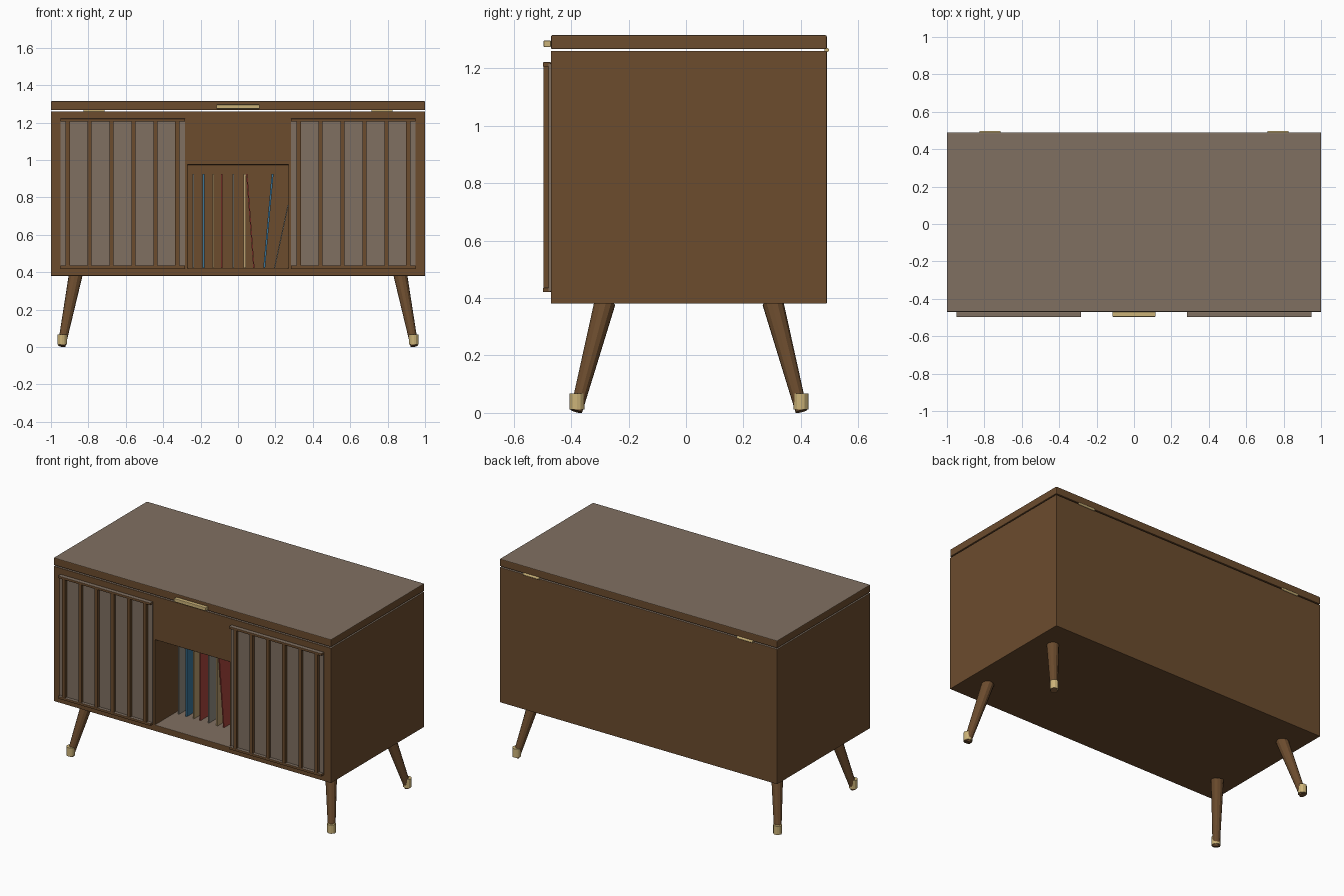
import bpy, bmesh
from mathutils import Vector

if "Cube" in bpy.data.objects:
    bpy.data.objects.remove(bpy.data.objects["Cube"])


def material(name, r, g, b):
    m = bpy.data.materials.new(name)
    m.use_nodes = True
    m.diffuse_color = (r, g, b, 1)
    bsdf = next(n for n in m.node_tree.nodes if n.type == 'BSDF_PRINCIPLED')
    bsdf.inputs["Base Color"].default_value = (r, g, b, 1)
    return m


WALNUT = material("walnut", 0.149, 0.072, 0.027)
TAUPE = material("taupe", 0.216, 0.162, 0.12)
BRASS = material("brass", 0.6, 0.45, 0.19)
BLUE = material("blue_sleeve", 0.042, 0.18, 0.32)
RED = material("red_sleeve", 0.4, 0.06, 0.045)
TAN = material("tan_sleeve", 0.5, 0.35, 0.16)
GREY = material("grey_sleeve", 0.29, 0.27, 0.23)


def finish(name, bm, *mats, top=False):
    """Turn a bmesh into an object; with top, upward faces use the second colour."""
    bmesh.ops.recalc_face_normals(bm, faces=bm.faces)
    if top:
        for f in bm.faces:
            f.material_index = int(f.normal.z > 0.9)
    me = bpy.data.meshes.new(name)
    bm.to_mesh(me)
    bm.free()
    ob = bpy.data.objects.new(name, me)
    bpy.context.collection.objects.link(ob)
    for m in mats:
        me.materials.append(m)
    return ob


def box_mesh(x, y, z):
    bm = bmesh.new()
    bmesh.ops.create_cube(bm, size=1)
    for v in bm.verts:
        for i, (lo, hi) in enumerate((x, y, z)):
            v.co[i] = hi if v.co[i] > 0 else lo
    return bm


def box(name, x, y, z, *mats, top=False, bevel=0):
    ob = finish(name, box_mesh(x, y, z), *mats, top=top)
    if bevel:
        soften(ob, bevel)
    return ob


def soften(ob, width):
    mod = ob.modifiers.new("Soft edges", 'BEVEL')
    mod.width = width
    mod.segments = 2
    mod.limit_method = 'ANGLE'


def rod(name, start, end, r1, r2, sides, mat):
    a, b = Vector(start), Vector(end)
    bm = bmesh.new()
    bmesh.ops.create_cone(bm, cap_ends=True, segments=sides,
                          radius1=r1, radius2=r2, depth=(b - a).length)
    turn = (b - a).to_track_quat('Z', 'Y').to_matrix()
    bmesh.ops.rotate(bm, matrix=turn, verts=bm.verts)
    bmesh.ops.translate(bm, vec=(a + b) / 2, verts=bm.verts)
    return finish(name, bm, mat)


FRONT, BACK = -0.47, 0.49

# Cabinet with an open niche in the front
bm = box_mesh((-1, 1), (FRONT, BACK), (0.38, 1.26))
bm.normal_update()
face = min(bm.faces, key=lambda f: f.calc_center_median().y)
bmesh.ops.inset_region(bm, faces=[face], thickness=0.1)
for v in face.verts:
    v.co.x = 0.27 if v.co.x > 0 else -0.27
    v.co.z = 0.975 if v.co.z > 0.8 else 0.42
inner = bmesh.ops.extrude_discrete_faces(bm, faces=[face])["faces"][0]
for v in inner.verts:
    v.co.y = 0.44
bmesh.ops.recalc_face_normals(bm, faces=bm.faces)
cabinet = finish("cabinet", bm, WALNUT, TAUPE, top=True)
soften(cabinet, 0.003)

# Lid, pull and hinges
box("lid", (-1, 1), (FRONT, BACK), (1.266, 1.315), WALNUT, TAUPE, top=True, bevel=0.005)
box("lid_pull", (-0.115, 0.115), (-0.496, FRONT), (1.273, 1.296), BRASS, bevel=0.004)
for side, s in (("right", -1), ("left", 1)):
    rod(side + "_hinge", (s * 0.77 - 0.057, BACK, 1.263), (s * 0.77 + 0.057, BACK, 1.263),
        0.008, 0.008, 12, BRASS)

# Speaker panels: cloth, two rails and six slats on each side
for side, s in (("right", -1), ("left", 1)):
    span = sorted((s * 0.283, s * 0.95))
    box(side + "_speaker_cloth", span, (-0.478, FRONT), (0.425, 1.215), TAUPE)
    for level, z in (("lower", 0.42), ("upper", 1.205)):
        box(f"{side}_{level}_rail", span, (-0.498, FRONT), (z, z + 0.016),
            WALNUT, TAUPE, top=True, bevel=0.003)
    for i in range(6):
        x = s * (0.325 + i * 0.117)
        box(f"{side}_slat_{i + 1}", (x - 0.011, x + 0.011), (-0.496, FRONT),
            (0.43, 1.21), WALNUT)

# Splayed legs with upright brass ferrules
for side, sx in (("right", -1), ("left", 1)):
    for end, sy in (("front", -1), ("back", 1)):
        rod(f"{end}_{side}_leg", (sx * 0.943, 0.01 + sy * 0.392, 0.006),
            (sx * 0.868, 0.01 + sy * 0.292, 0.385), 0.021, 0.037, 12, WALNUT)
        x, y = sx * 0.94, 0.01 + sy * 0.39
        rod(f"{end}_{side}_ferrule", (x, y, 0.012), (x, y, 0.068), 0.026, 0.026, 12, BRASS)

# Record sleeves: bottom x, top x, thickness, colour
sleeves = ((-0.24, -0.24, 0.007, GREY), (-0.185, -0.185, 0.01, BLUE),
           (-0.132, -0.132, 0.008, TAN), (-0.086, -0.086, 0.008, RED),
           (-0.025, -0.025, 0.007, GREY), (0.036, 0.036, 0.014, TAN),
           (0.085, 0.047, 0.007, RED), (0.14, 0.185, 0.01, BLUE),
           (0.195, 0.268, 0.006, GREY))
for i, (low, high, thick, mat) in enumerate(sleeves):
    height = 0.76 if i == len(sleeves) - 1 else 0.925
    bm = box_mesh((-thick / 2, thick / 2), (-0.27, 0.23), (0.421, height))
    for v in bm.verts:
        v.co.x += high if v.co.z > 0.5 else low
    finish(f"record_sleeve_{i + 1}", bm, mat)
